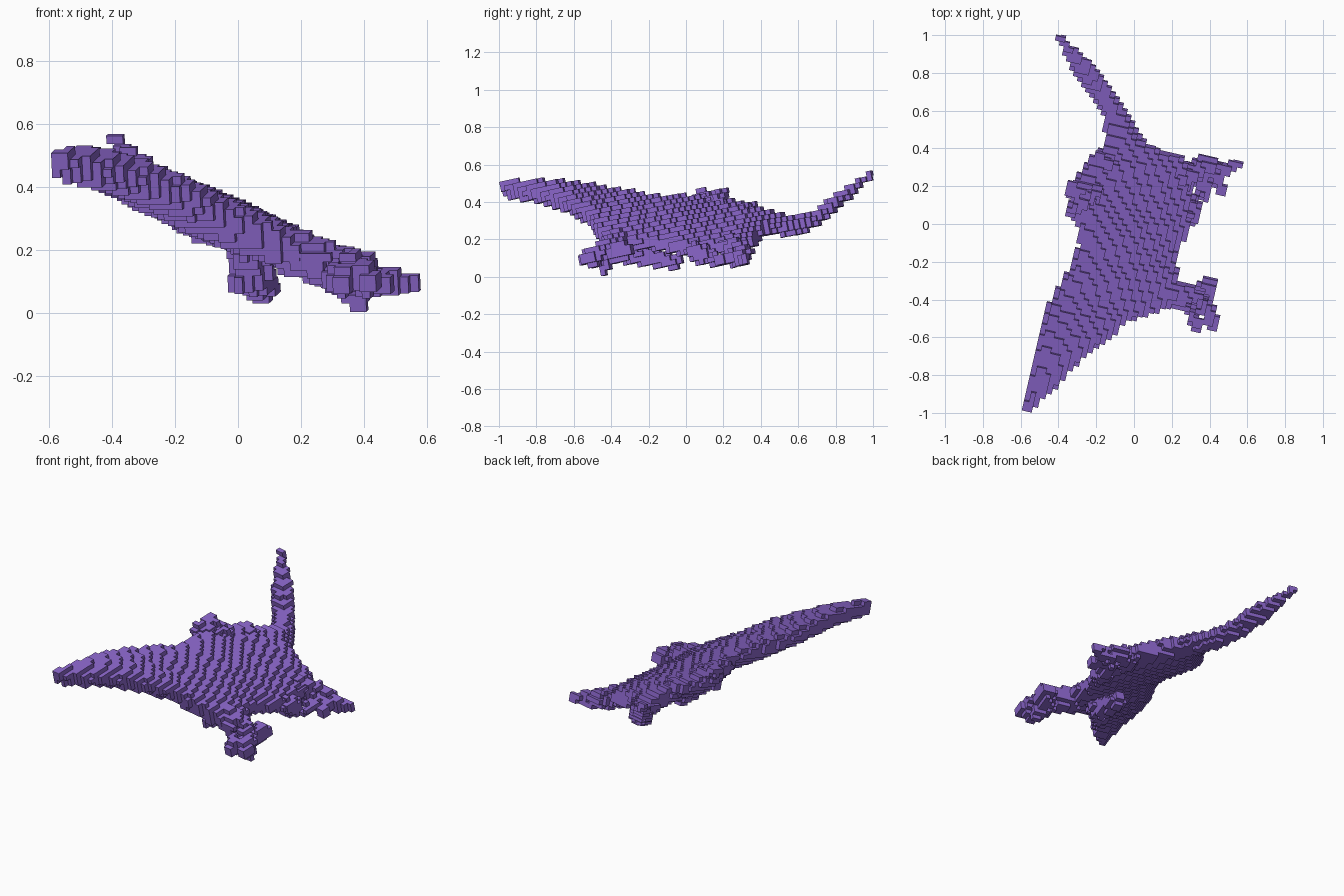
import bpy, bmesh, math
from mathutils import Vector, Matrix

if "Cube" in bpy.data.objects:
    bpy.data.objects.remove(bpy.data.objects["Cube"])

VOXEL = 0.027
# tilted grid that the blocks follow
GRID = Matrix.Rotation(math.radians(-13), 3, 'Z') @ Matrix.Rotation(math.radians(12), 3, 'X')

mat = bpy.data.materials.new("purple")
mat.diffuse_color = (0.25, 0.13, 0.58, 1)
mat.use_nodes = True
mat.node_tree.nodes["Principled BSDF"].inputs["Base Color"].default_value = mat.diffuse_color


def blocky(name, bm):
    """Turn a closed mesh into a stepped block object."""
    bmesh.ops.recalc_face_normals(bm, faces=bm.faces)
    bm.transform(GRID.inverted().to_4x4())
    size = max(max(v.co[i] for v in bm.verts) - min(v.co[i] for v in bm.verts) for i in range(3))
    me = bpy.data.meshes.new(name)
    bm.to_mesh(me)
    bm.free()
    me.materials.append(mat)
    ob = bpy.data.objects.new(name, me)
    bpy.context.collection.objects.link(ob)
    ob.rotation_euler = GRID.to_euler()
    depth = 1
    while size / (2 ** depth * VOXEL) > 0.95:
        depth += 1
    m = ob.modifiers.new("blocks", 'REMESH')
    m.mode = 'BLOCKS'
    m.octree_depth = depth
    m.scale = size / (2 ** depth * VOXEL)
    m.use_remove_disconnected = False
    return ob


def limb(name, *chains):
    """Chains of (x, y, z, radius) joined as tapered capsules."""
    bm = bmesh.new()
    for chain in chains:
        for a, b in zip(chain, chain[1:]):
            part = bmesh.new()
            for x, y, z, r in (a, b):
                bmesh.ops.create_icosphere(part, subdivisions=2, radius=r,
                                           matrix=Matrix.Translation((x, y, z)))
            res = bmesh.ops.convex_hull(part, input=part.verts)
            inner = [g for g in res["geom_interior"] if isinstance(g, bmesh.types.BMVert)]
            bmesh.ops.delete(part, geom=inner, context='VERTS')
            tmp = bpy.data.meshes.new("tmp")
            part.to_mesh(tmp)
            part.free()
            bm.from_mesh(tmp)
            bpy.data.meshes.remove(tmp)
    return blocky(name, bm)


# body: y, left edge x z, right edge x z, thickness
stations = [
    (-0.99, -.60, .48, -.57, .46, .08), (-0.90, -.57, .49, -.45, .44, .10),
    (-0.75, -.54, .49, -.31, .42, .11), (-0.60, -.51, .48, -.13, .36, .12),
    (-0.50, -.48, .47, .00, .29, .13), (-0.44, -.46, .46, .20, .18, .13),
    (-0.30, -.39, .44, .24, .17, .14), (-0.20, -.33, .42, .23, .17, .13),
    (-0.10, -.29, .42, .26, .15, .13), (0.00, -.31, .42, .32, .13, .13),
    (0.10, -.36, .43, .33, .13, .12), (0.20, -.35, .41, .32, .14, .13),
    (0.30, -.27, .38, .32, .15, .13), (0.36, -.21, .35, .25, .18, .12),
    (0.40, -.17, .34, .10, .23, .12), (0.48, -.15, .32, .02, .25, .11),
    (0.60, -.17, .29, -.04, .26, .10), (0.70, -.24, .33, -.11, .30, .09),
    (0.80, -.32, .41, -.18, .39, .085), (0.90, -.37, .48, -.28, .46, .065),
    (0.985, -.41, .54, -.37, .54, .04)]
N = 16
bm = bmesh.new()
rings = []
for y, xl, zl, xr, zr, t in stations:
    l, r = Vector((xl, y, zl)), Vector((xr, y, zr))
    mid, half = (l + r) / 2, (r - l) / 2
    nrm = Vector((-half.z, 0, half.x)).normalized()
    ring = []
    for i in range(N):
        a = 2 * math.pi * i / N
        c, s = math.cos(a), math.sin(a)
        s = math.copysign(abs(s) ** 0.7, s)
        ring.append(bm.verts.new(mid + half * c + nrm * (t / 2 * s)))
    rings.append(ring)
for p, q in zip(rings, rings[1:]):
    for i in range(N):
        j = (i + 1) % N
        bm.faces.new((p[i], p[j], q[j], q[i]))
bm.faces.new(rings[0])
bm.faces.new(rings[-1])
blocky("body_head_and_tail", bm)

# front limb and its spread paw
limb("front_leg",
     [(.18, -.36, .19, .07), (.33, -.40, .14, .07), (.40, -.33, .14, .05)],
     [(.33, -.40, .14, .07), (.33, -.53, .10, .045)],
     [(.33, -.40, .14, .07), (.42, -.52, .10, .045)],
     [(.36, -.42, .10, .05), (.39, -.44, .035, .03)])

# hind limb with toes
limb("hind_leg",
     [(.26, .24, .16, .07), (.36, .31, .13, .05), (.48, .29, .10, .04), (.57, .32, .10, .02)],
     [(.44, .28, .10, .035), (.46, .18, .09, .03)],
     [(.30, .06, .13, .06), (.35, .14, .09, .035), (.38, .24, .09, .035)])

# limb tucked below the belly
limb("tucked_leg",
     [(.03, -.34, .22, .06), (.05, -.24, .12, .06), (.08, -.06, .08, .045)],
     [(.05, -.24, .12, .06), (.01, -.30, .09, .035)])

# limb along the upper side
limb("upper_hind_leg",
     [(-.22, .16, .38, .06), (-.33, .08, .43, .04)],
     [(-.22, .16, .38, .06), (-.34, .19, .45, .03)],
     [(-.12, .32, .34, .05), (-.21, .34, .37, .04)])
